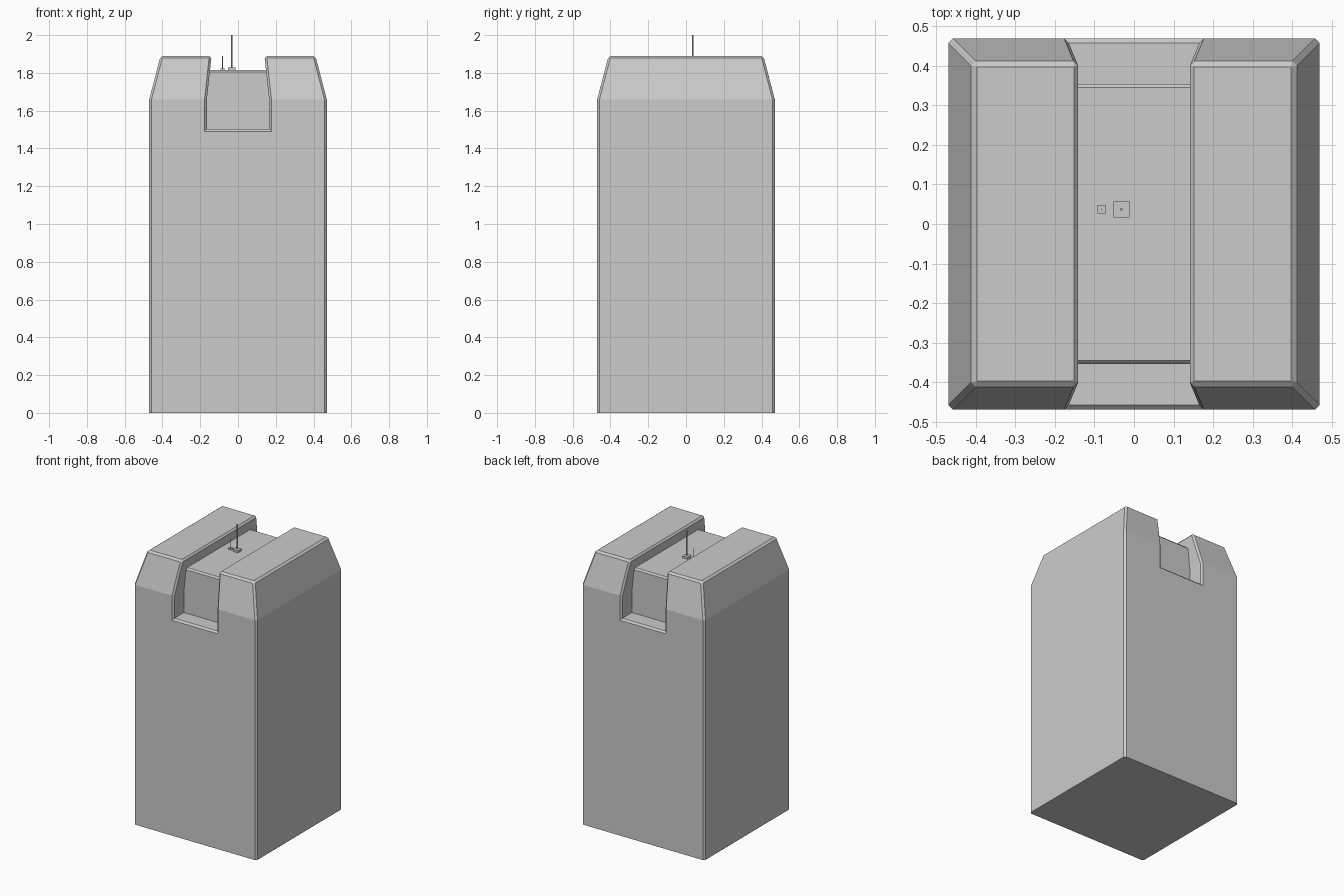
import bpy, bmesh, math

if "Cube" in bpy.data.objects:
    bpy.data.objects.remove(bpy.data.objects["Cube"])

def loft(name, rings):
    """Stack of centred rectangles (half x, half y, z) skinned into a solid."""
    bm = bmesh.new()
    loops = [[bm.verts.new((sx * hx, sy * hy, z))
              for sx, sy in ((-1, -1), (1, -1), (1, 1), (-1, 1))]
             for hx, hy, z in rings]
    bm.faces.new(loops[0][::-1])
    bm.faces.new(loops[-1])
    for a, b in zip(loops, loops[1:]):
        for i in range(4):
            j = (i + 1) % 4
            bm.faces.new((a[i], a[j], b[j], b[i]))
    mesh = bpy.data.meshes.new(name)
    bm.to_mesh(mesh)
    bm.free()
    obj = bpy.data.objects.new(name, mesh)
    bpy.context.collection.objects.link(obj)
    return obj

def combine(target, tool, operation):
    mod = target.modifiers.new(operation, 'BOOLEAN')
    mod.operation, mod.object, mod.solver = operation, tool, 'EXACT'
    bpy.context.view_layer.objects.active = target
    bpy.ops.object.modifier_apply(modifier=mod.name)
    bpy.data.objects.remove(tool)

# Tower with sloped crown, cut by an undercut channel running front to back
tower = loft("tower", [(.47, .47, 0), (.47, .47, 1.66), (.41, .41, 1.89)])
channel = loft("channel_cutter", [(.165, .6, 1.503), (.165, .6, 1.66),
                                  (.14, .6, 1.89), (.135, .6, 1.936)])
combine(tower, channel, 'DIFFERENCE')

# Chamfer the outward sharp edges, leaving the base crisp
bm = bmesh.new()
bm.from_mesh(tower.data)
bmesh.ops.remove_doubles(bm, verts=bm.verts, dist=1e-5)
sharp = [e for e in bm.edges if len(e.link_faces) == 2
         and e.calc_face_angle_signed() > math.radians(30)
         and max(v.co.z for v in e.verts) > .01]
bmesh.ops.bevel(bm, geom=sharp, offset=.012, segments=1,
                affect='EDGES', profile=.5, clamp_overlap=True)
bm.to_mesh(tower.data)
bm.free()

# Raised roof deck filling the middle of the channel
deck = loft("roof_deck", [(.2, .355, 1.4), (.2, .355, 1.804), (.2, .345, 1.815)])
combine(tower, deck, 'UNION')

# Antennas: square foot plus thin mast
for name, x, half, foot_top, radius, tip in (
        ("tall_antenna", -.032, .02, 1.829, .004, 2.0),
        ("short_antenna", -.082, .011, 1.823, .0018, 1.89)):
    foot = loft(name + "_foot", [(half, half, 1.815), (half, half, foot_top)])
    foot.location = (x, .037, 0)
    bpy.ops.mesh.primitive_cylinder_add(
        vertices=8, radius=radius, depth=tip - foot_top,
        location=(x, .037, (tip + foot_top) / 2))
    bpy.context.object.name = name + "_mast"
